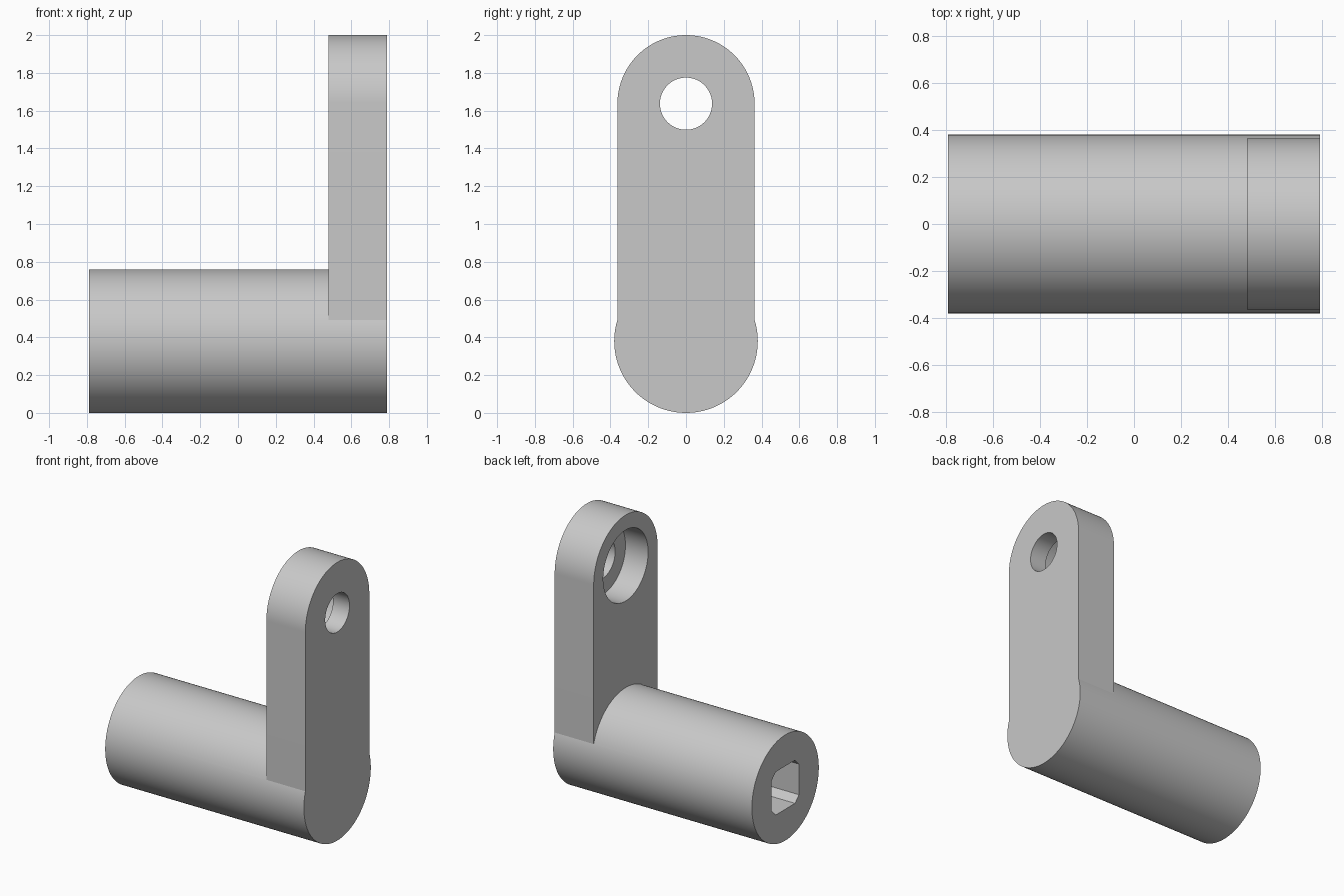
import bpy
import bmesh
from math import sin, cos, pi, radians

cube = bpy.data.objects.get("Cube")
if cube:
    bpy.data.objects.remove(cube, do_unlink=True)

END = 0.79            # half length of the barrel
BARREL_R = 0.38
ARM_R, ARM_X = 0.363, 0.48
EYE_Z = 1.637         # centre of the eye at the arm's top

grey = bpy.data.materials.new("plain grey")
grey.use_nodes = True
colour = (0.58, 0.58, 0.58, 1)
grey.diffuse_color = colour
grey.node_tree.nodes["Principled BSDF"].inputs["Base Color"].default_value = colour


def arc(radius, z, start=0, end=2 * pi, steps=128, closed=True):
    """Points (y, z) along an arc; a closed arc leaves out its repeated end."""
    count = steps if closed else steps + 1
    angles = [start + (end - start) * i / steps for i in range(count)]
    return [(radius * cos(a), z + radius * sin(a)) for a in angles]


def extrude_x(name, profile, x0, x1):
    """Solid made by sweeping a (y, z) profile along x."""
    bm = bmesh.new()
    face = bm.faces.new([bm.verts.new((x0, y, z)) for y, z in profile])
    swept = bmesh.ops.extrude_face_region(bm, geom=[face])["geom"]
    moved = [v for v in swept if isinstance(v, bmesh.types.BMVert)]
    bmesh.ops.translate(bm, verts=moved, vec=(x1 - x0, 0, 0))
    bmesh.ops.recalc_face_normals(bm, faces=bm.faces)
    mesh = bpy.data.meshes.new(name)
    bm.to_mesh(mesh)
    bm.free()
    mesh.materials.append(grey)
    obj = bpy.data.objects.new(name, mesh)
    bpy.context.collection.objects.link(obj)
    return obj


def combine(target, tool, operation):
    """Apply a boolean and discard the tool."""
    mod = target.modifiers.new(tool.name, "BOOLEAN")
    mod.operation, mod.solver, mod.object = operation, "EXACT", tool
    bpy.context.view_layer.objects.active = target
    bpy.ops.object.modifier_apply(modifier=mod.name)
    bpy.data.objects.remove(tool, do_unlink=True)


# Barrel with the upright arm
crank = extrude_x("crank_arm_and_barrel", arc(BARREL_R, BARREL_R), -END, END)
arm_profile = arc(ARM_R, EYE_Z, 0, pi, 64, False)
arm_profile += [(-ARM_R, BARREL_R), (ARM_R, BARREL_R)]
combine(crank, extrude_x("arm", arm_profile, ARM_X, END), "UNION")

# Through hole and wider counterbore on the barrel side
combine(crank, extrude_x("eye_hole", arc(0.138, EYE_Z), ARM_X - 0.1, END + 0.1), "DIFFERENCE")
combine(crank, extrude_x("counterbore", arc(0.255, EYE_Z), ARM_X - 0.1, ARM_X + 0.18), "DIFFERENCE")

# Square socket with clipped corners in the free end
half, clip = 0.155, 0.11
corners = []
for sy, sz in ((1, 1), (-1, 1), (-1, -1), (1, -1)):
    pair = [(sy * half, sz * clip), (sy * clip, sz * half)]
    corners += pair if sy == sz else pair[::-1]
socket_profile = [(y, z + BARREL_R) for y, z in corners]
combine(crank, extrude_x("socket", socket_profile, -END - 0.1, 0), "DIFFERENCE")

# Smooth round walls, sharp rims
bpy.ops.object.select_all(action="DESELECT")
crank.select_set(True)
bpy.context.view_layer.objects.active = crank
bpy.ops.object.shade_smooth_by_angle(angle=radians(15))
